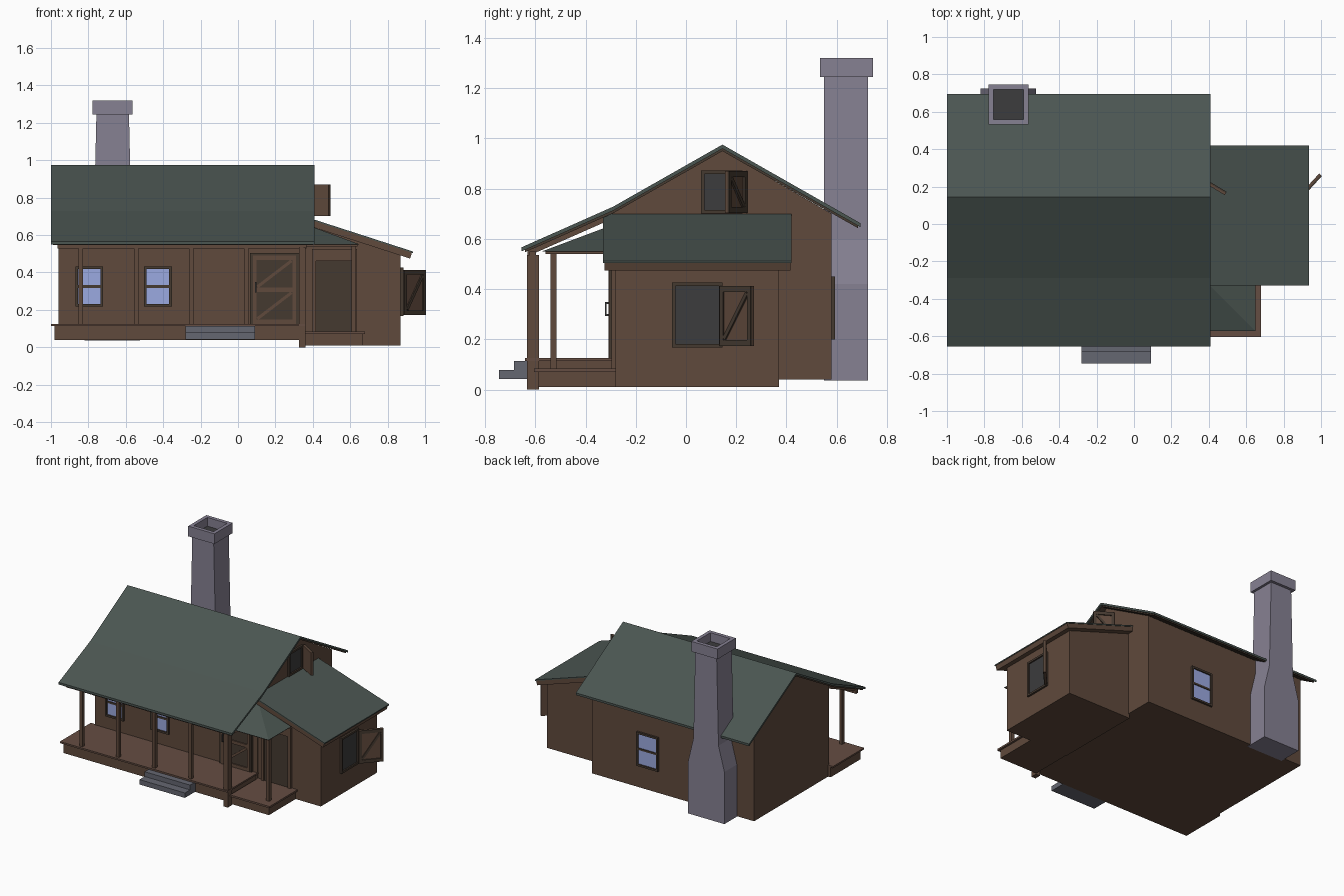
import bpy, bmesh, math
from mathutils import Matrix, Vector

if "Cube" in bpy.data.objects:
    bpy.data.objects.remove(bpy.data.objects["Cube"])


def material(name, r, g, b):
    m = bpy.data.materials.new(name)
    m.diffuse_color = (r, g, b, 1)
    m.use_nodes = True
    m.node_tree.nodes["Principled BSDF"].inputs["Base Color"].default_value = m.diffuse_color
    return m


WOOD = material("wood", 0.115, 0.067, 0.045)
DECK = material("deck_wood", 0.13, 0.075, 0.055)
DARK = material("dark_wood", 0.06, 0.042, 0.03)
ROOF = material("roof_green", 0.07, 0.092, 0.083)
STONE = material("stone", 0.24, 0.22, 0.29)
STEP = material("step_stone", 0.13, 0.135, 0.165)
GLASS = material("glass", 0.33, 0.4, 0.75)
HOLE = material("dark_opening", 0.045, 0.045, 0.047)


def finish(name, bm, mat, matrix=None):
    bmesh.ops.recalc_face_normals(bm, faces=bm.faces)
    me = bpy.data.meshes.new(name)
    bm.to_mesh(me)
    bm.free()
    ob = bpy.data.objects.new(name, me)
    bpy.context.collection.objects.link(ob)
    me.materials.append(mat)
    if matrix:
        ob.matrix_world = matrix
    return ob


def add_box(bm, x0, x1, y0, y1, z0, z1, tilt=0):
    c = Vector(((x0 + x1) / 2, (y0 + y1) / 2, (z0 + z1) / 2))
    m = (Matrix.Translation(c) @ Matrix.Rotation(tilt, 4, 'Y')
         @ Matrix.Diagonal((x1 - x0, y1 - y0, z1 - z0, 1)))
    bmesh.ops.create_cube(bm, size=1, matrix=m)


def boxes(name, mat, *items, matrix=None):
    bm = bmesh.new()
    for b in items:
        add_box(bm, *b)
    return finish(name, bm, mat, matrix)


def prism(name, mat, pts, axis, a, b):
    """Extrude a profile: (y, z) along X, or (x, z) along Y."""
    bm = bmesh.new()
    put = (lambda p, t: (t, p[0], p[1])) if axis == 'X' else (lambda p, t: (p[0], t, p[1]))
    r0 = [bm.verts.new(put(p, a)) for p in pts]
    r1 = [bm.verts.new(put(p, b)) for p in pts]
    n = len(pts)
    bm.faces.new(r0)
    bm.faces.new(r1[::-1])
    for i in range(n):
        bm.faces.new((r0[i], r1[i], r1[(i + 1) % n], r0[(i + 1) % n]))
    return finish(name, bm, mat)


def layer(top, t):
    return top + [(p, z - t) for p, z in reversed(top)]


def place(x, y, z, deg):
    return Matrix.Translation((x, y, z)) @ Matrix.Rotation(math.radians(deg), 4, 'Z')


def window(name, x, y, z, deg, w, h, pane, bars):
    """Frame and pane; local x runs along the wall and -y faces out."""
    m, f, d = place(x, y, z, deg), 0.014, 0.014
    parts = [(0, f, -d, 0.01, 0, h), (w - f, w, -d, 0.01, 0, h),
             (f, w - f, -d, 0.01, 0, f), (f, w - f, -d, 0.01, h - f, h)]
    if bars:
        parts.append((f, w - f, -0.01, 0.01, h / 2 - 0.007, h / 2 + 0.007))
    boxes(name + "_frame", DARK, *parts, matrix=m)
    boxes(name + "_pane", pane, (f, w - f, -0.004, 0.01, f, h - f), matrix=m)


def braced_panel(name, x, y, z, deg, w, h, rows, side=-1, mat=WOOD):
    """Plank panel with rails and diagonal braces on one face."""
    m, r = place(x, y, z, deg), 0.024
    boxes(name, mat, (0, w, -0.006, 0.006, 0, h), matrix=m)
    y0, y1 = sorted((side * 0.006, side * 0.014))
    cell = (h - r) / rows
    parts = [(0, w, y0, y1, i * cell, i * cell + r) for i in range(rows + 1)]
    parts += [(0, r * 0.8, y0, y1, 0, h), (w - r * 0.8, w, y0, y1, 0, h)]
    dx, dz = w - 1.6 * r, cell - r
    length, ang = math.hypot(dx, dz) * 0.95, -math.atan2(dz, dx)
    for i in range(rows):
        c = i * cell + r + dz / 2
        parts.append((w / 2 - length / 2, w / 2 + length / 2, y0, y1, c - r / 3, c + r / 3, ang))
    boxes(name + "_braces", DARK if mat == WOOD else WOOD, *parts, matrix=m)


# Main house walls and its two-pitch roof
prism("house_walls", WOOD, [(-0.29, 0.04), (0.58, 0.04), (0.58, 0.70), (0.145, 0.95), (-0.29, 0.705)],
      'X', -0.96, 0.36)
slope = [(-0.655, 0.566), (-0.29, 0.728), (0.145, 0.975), (0.695, 0.662)]
prism("main_roof", ROOF, layer(slope, 0.016), 'X', -1.0, 0.41)
under = [(-0.64, 0.557), (-0.29, 0.712), (0.145, 0.959), (0.685, 0.652)]
prism("roof_boards", DARK, layer(under, 0.01), 'X', -0.99, 0.40)

# Porch rafters and beam
for i in range(7):
    x = -0.95 + i * 0.2133
    prism(f"rafter_{i}", WOOD, layer([(-0.63, 0.553), (-0.29, 0.703)], 0.022), 'X', x, x + 0.02)
boxes("porch_beam", WOOD, (-0.965, 0.365, -0.622, -0.597, 0.528, 0.55))

# Main porch deck, posts and steps
boxes("porch_base", WOOD, (-0.98, 0.35, -0.625, -0.28, 0.04, 0.115))
boxes("porch_floor", DECK, (-1.0, 0.362, -0.64, -0.28, 0.113, 0.125))
for i in range(4):
    x = -0.84 + i * 0.295
    boxes(f"porch_post_{i}", WOOD, (x - 0.012, x + 0.012, -0.622, -0.598, 0.12, 0.54))
boxes("corner_post", WOOD, (0.325, 0.36, -0.632, -0.586, 0, 0.535))
boxes("front_steps", STEP, (-0.28, 0.09, -0.745, -0.62, 0.042, 0.078),
      (-0.28, 0.09, -0.685, -0.62, 0.078, 0.113))

# Side wing with shed roof
prism("wing_walls", WOOD, [(0.35, 0.01), (0.87, 0.01), (0.87, 0.49), (0.35, 0.66)], 'Y', -0.28, 0.37)
prism("wing_roof_boards", WOOD, [(0.36, 0.69), (0.93, 0.506), (0.92, 0.474), (0.36, 0.655)],
      'Y', -0.325, 0.415)
prism("wing_roof", ROOF, layer([(0.36, 0.698), (0.935, 0.512)], 0.008), 'Y', -0.33, 0.42)

# Side porch: deck, post, hipped roof
boxes("side_porch_base", WOOD, (0.355, 0.665, -0.59, -0.27, 0.01, 0.072))
boxes("side_porch_floor", DECK, (0.36, 0.68, -0.605, -0.27, 0.07, 0.083))
boxes("side_porch_post", WOOD, (0.607, 0.632, -0.54, -0.515, 0.08, 0.545))
boxes("side_porch_ceiling", WOOD, (0.355, 0.64, -0.56, -0.275, 0.54, 0.553))
bm = bmesh.new()
for p in [(0.355, -0.28, 0.66), (0.355, -0.28, 0.55), (0.355, -0.573, 0.55),
          (0.65, -0.573, 0.55), (0.65, -0.28, 0.55)]:
    bm.verts.new(p)
bmesh.ops.convex_hull(bm, input=bm.verts)
finish("side_porch_roof", bm, ROOF)

# Stone chimney with stepped shoulders and open cap
rings = [(0.037, -0.82, -0.525, 0.55, 0.725), (0.42, -0.82, -0.525, 0.55, 0.725),
         (0.60, -0.772, -0.568, 0.55, 0.725), (1.245, -0.757, -0.583, 0.55, 0.725),
         (1.245, -0.778, -0.565, 0.533, 0.745), (1.32, -0.778, -0.565, 0.533, 0.745),
         (1.32, -0.752, -0.591, 0.56, 0.718), (1.25, -0.752, -0.591, 0.56, 0.718)]
bm = bmesh.new()
loops = [[bm.verts.new(p) for p in ((a, c, z), (b, c, z), (b, d, z), (a, d, z))]
         for z, a, b, c, d in rings]
for lo, hi in zip(loops, loops[1:]):
    for i in range(4):
        j = (i + 1) % 4
        bm.faces.new((lo[i], lo[j], hi[j], hi[i]))
bm.faces.new(loops[0])
bm.faces.new(loops[-1])
finish("chimney", bm, STONE)
boxes("chimney_flue", HOLE, (-0.752, -0.591, 0.56, 0.718, 1.248, 1.256))

# Windows: two front, one back, one on the wing, one in the gable
window("front_window_left", -0.87, -0.29, 0.218, 0, 0.148, 0.214, GLASS, True)
window("front_window_right", -0.502, -0.29, 0.218, 0, 0.148, 0.214, GLASS, True)
window("back_window", -0.01, 0.58, 0.2, 180, 0.175, 0.25, GLASS, True)
window("wing_window", 0.87, -0.055, 0.167, 90, 0.2, 0.26, HOLE, False)
window("attic_window", 0.36, 0.06, 0.7, 90, 0.165, 0.172, HOLE, False)

# Open shutters
braced_panel("wing_shutter", 0.881, 0.142, 0.173, 47.5, 0.168, 0.24, 1)
braced_panel("attic_shutter", 0.368, 0.232, 0.702, -31, 0.14, 0.168, 1, side=1)

# Front door with frame and handle
braced_panel("front_door", 0.08, -0.295, 0.125, 0, 0.23, 0.365, 2, mat=DARK)
boxes("front_door_frame", DARK, (0.065, 0.08, -0.305, -0.28, 0.12, 0.503),
      (0.31, 0.325, -0.305, -0.28, 0.12, 0.503), (0.08, 0.31, -0.305, -0.28, 0.489, 0.503))
boxes("door_handle", HOLE, (0.092, 0.1, -0.322, -0.316, 0.292, 0.348),
      (0.092, 0.1, -0.317, -0.298, 0.292, 0.3), (0.092, 0.1, -0.317, -0.298, 0.34, 0.348))

# Wing door under the side porch
boxes("wing_door", DARK, (0.415, 0.61, -0.287, -0.27, 0.08, 0.46))
boxes("wing_door_frame", WOOD, (0.395, 0.416, -0.296, -0.27, 0.08, 0.525),
      (0.609, 0.635, -0.296, -0.27, 0.08, 0.525), (0.416, 0.609, -0.296, -0.27, 0.46, 0.525))
